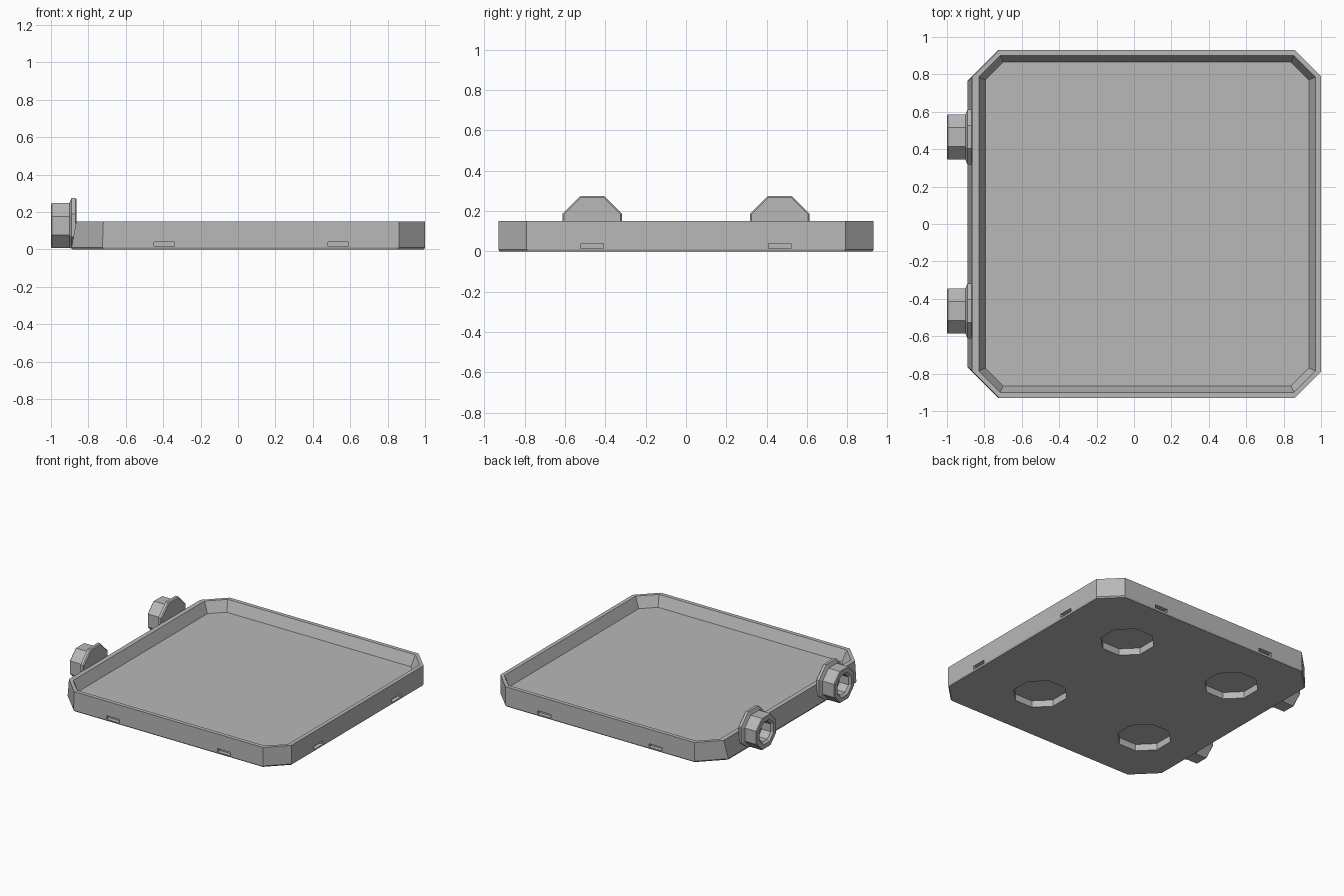
import bpy, bmesh, math
from mathutils import Matrix

cube = bpy.data.objects.get("Cube")
if cube:
    bpy.data.objects.remove(cube, do_unlink=True)

grey = bpy.data.materials.new("plain grey")
grey.use_nodes = True
colour = (0.48, 0.48, 0.48, 1)
grey.diffuse_color = colour
grey.node_tree.nodes["Principled BSDF"].inputs["Base Color"].default_value = colour


def make_object(name, bm):
    bmesh.ops.recalc_face_normals(bm, faces=bm.faces)
    mesh = bpy.data.meshes.new(name)
    bm.to_mesh(mesh)
    bm.free()
    mesh.materials.append(grey)
    obj = bpy.data.objects.new(name, mesh)
    bpy.context.scene.collection.objects.link(obj)
    return obj


def loft(name, rings):
    """Skin a list of equal-length rings and cap both ends."""
    bm = bmesh.new()
    loops = [[bm.verts.new(p) for p in ring] for ring in rings]
    n = len(loops[0])
    for a, b in zip(loops, loops[1:]):
        for i in range(n):
            j = (i + 1) % n
            bm.faces.new((a[i], a[j], b[j], b[i]))
    bm.faces.new(loops[0][::-1])
    bm.faces.new(loops[-1])
    return make_object(name, bm)


def tray_ring(z, x0, x1, y, cut_l, cut_r):
    """Rectangle with clipped corners."""
    half = [(x0 + cut_l, -y), (x1 - cut_r, -y), (x1, cut_r - y)]
    half_back = [(x, -v) for x, v in reversed(half)]
    left = [(x0, y - cut_l), (x0, cut_l - y)]
    return [(x, v, z) for x, v in half + half_back + left]


def octagon(apothem):
    r = apothem / math.cos(math.pi / 8)
    angles = [math.pi / 8 + k * math.pi / 4 for k in range(8)]
    return [(r * math.cos(a), r * math.sin(a)) for a in angles]


# Shallow tray: outer skin, rim, sloping inner wall and floor
tray = loft("tray", [
    tray_ring(0, -0.885, 0.995, 0.925, 0.165, 0.14),
    tray_ring(0.01, -0.89, 1.0, 0.93, 0.165, 0.14),
    tray_ring(0.15, -0.865, 1.0, 0.93, 0.145, 0.14),
    tray_ring(0.15, -0.83, 0.97, 0.90, 0.115, 0.115),
    tray_ring(0.07, -0.795, 0.935, 0.865, 0.095, 0.095),
])

# Cutters for the underside sockets and the small side slots
bm = bmesh.new()
for x in (-0.48, 0.45):
    for y in (-0.465, 0.465):
        low, high = [[bm.verts.new((x + u, y + v, z)) for u, v in octagon(0.175)]
                     for z in (-0.05, 0.05)]
        bm.faces.new(low[::-1])
        bm.faces.new(high)
        for i in range(8):
            j = (i + 1) % 8
            bm.faces.new((low[i], low[j], high[j], high[i]))


def add_slot(x, y, sx, sy):
    bmesh.ops.create_cube(bm, size=1, matrix=Matrix.Translation((x, y, 0.027))
                          @ Matrix.Diagonal((sx, sy, 0.026, 1)))


for side in (-1, 1):
    add_slot(1.0, side * 0.465, 0.06, 0.11)
    for x in (-0.395, 0.535):
        add_slot(x, side * 0.93, 0.11, 0.06)
cutter = make_object("slot_cutter", bm)
cutter.hide_render = True

cut = tray.modifiers.new("cut", "BOOLEAN")
cut.operation = "DIFFERENCE"
cut.solver = "EXACT"
cut.object = cutter
bpy.context.view_layer.objects.active = tray
bpy.ops.object.modifier_apply(modifier=cut.name)
bpy.data.objects.remove(cutter, do_unlink=True)

# Two flanged octagonal connectors with a recessed bore
profile = [(-0.863, 0.14), (-0.87, 0.147), (-0.89, 0.147), (-0.902, 0.12),
           (-0.995, 0.12), (-1.0, 0.115), (-1.0, 0.085), (-0.985, 0.07),
           (-0.91, 0.07)]
for name, y in (("front_connector", -0.465), ("back_connector", 0.465)):
    loft(name, [[(x, y + u, max(0.005, 0.127 + v)) for u, v in octagon(a)]
                for x, a in profile])
